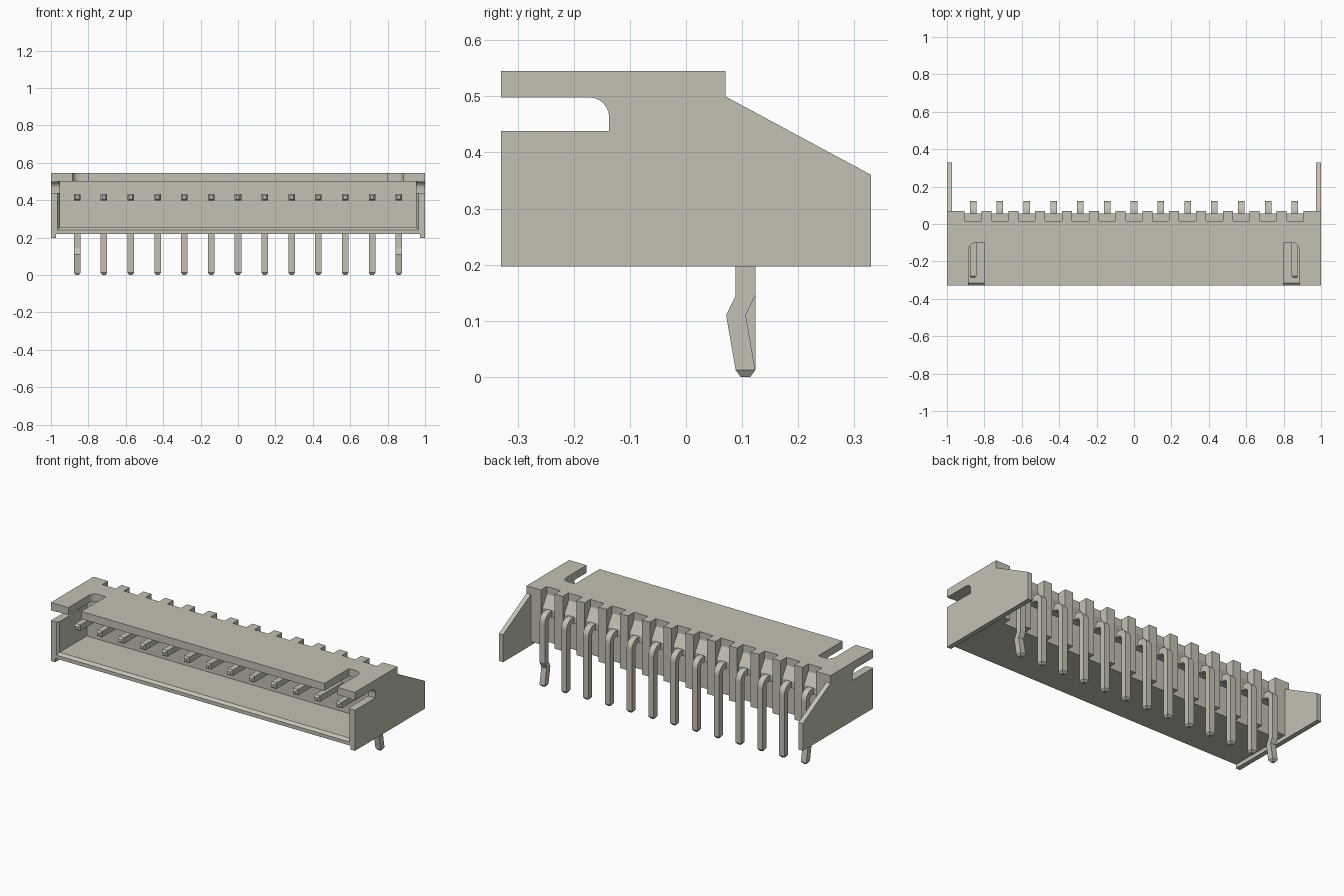
import bpy, bmesh, math
from mathutils import Vector

cube = bpy.data.objects.get("Cube")
if cube:
    bpy.data.objects.remove(cube, do_unlink=True)

mat = bpy.data.materials.new("warm grey")
mat.use_nodes = True
colour = (0.55, 0.53, 0.45, 1)
mat.diffuse_color = colour
mat.node_tree.nodes["Principled BSDF"].inputs["Base Color"].default_value = colour

PINS = 13
PITCH = 1.72 / (PINS - 1)
PIN_X = [(i - (PINS - 1) / 2) * PITCH for i in range(PINS)]


def make_object(name, bm):
    bmesh.ops.recalc_face_normals(bm, faces=bm.faces)
    mesh = bpy.data.meshes.new(name)
    bm.to_mesh(mesh)
    bm.free()
    mesh.materials.append(mat)
    obj = bpy.data.objects.new(name, mesh)
    bpy.context.collection.objects.link(obj)
    return obj


def add_prism(bm, base, offset):
    """Extrude a closed outline along an offset."""
    face = bm.faces.new([bm.verts.new(p) for p in base])
    moved = bmesh.ops.extrude_face_region(bm, geom=[face])["geom"]
    bmesh.ops.translate(bm, vec=offset, verts=[v for v in moved if isinstance(v, bmesh.types.BMVert)])


def side_prism(bm, outline, x0, x1):
    add_prism(bm, [(x0, y, z) for y, z in outline], (x1 - x0, 0, 0))


def rect(a0, a1, b0, b1):
    return [(a0, b0), (a1, b0), (a1, b1), (a0, b1)]


def rounded_corner(cx, cy, r):
    """Quarter arc from the +u direction to the +v direction."""
    return [(cx + r * math.cos(t * math.pi / 12), cy + r * math.sin(t * math.pi / 12)) for t in range(7)]


def cut(target, name, bm):
    cutter = make_object(name, bm)
    cutter.hide_render = True
    mod = target.modifiers.new(name, "BOOLEAN")
    mod.operation = "DIFFERENCE"
    mod.solver = "EXACT"
    mod.object = cutter
    bpy.context.view_layer.objects.active = target
    bpy.ops.object.modifier_apply(modifier=name)
    bpy.data.objects.remove(cutter, do_unlink=True)


# Housing: one shell whose side walls reach lower and further back
bm = bmesh.new()
wall = [(-0.33, 0.197), (0.33, 0.197), (0.33, 0.36), (0.07, 0.5), (0.07, 0.545), (-0.33, 0.545)]
side_prism(bm, wall, -1, 1)
housing = make_object("housing", bm)

# Space between the side walls, below the floor and behind the body
bm = bmesh.new()
side_prism(bm, [(-0.4, 0.1), (0.4, 0.1), (0.4, 0.6), (0.07, 0.6), (0.07, 0.22), (-0.4, 0.22)], -0.972, 0.972)
cut(housing, "outer_space", bm)

# Front cavity
bm = bmesh.new()
side_prism(bm, rect(-0.4, -0.06, 0.255, 0.5), -0.953, 0.953)
cut(housing, "cavity", bm)

# Bevelled mouth of the cavity
bm = bmesh.new()
mouth = [bm.verts.new((x * s, y, z)) for y, s, low in ((-0.332, 0.966, 0.239), (-0.315, 0.953, 0.255))
         for x, z in ((-1, low), (1, low), (1, 0.5), (-1, 0.5))]
bmesh.ops.convex_hull(bm, input=mouth)
cut(housing, "mouth_bevel", bm)

# Slots through the side walls and the top
bm = bmesh.new()
slot = [(-0.4, 0.438), (-0.137, 0.438)] + rounded_corner(-0.172, 0.463, 0.035) + [(-0.4, 0.498)]
side_prism(bm, slot, -1.1, -0.94)
side_prism(bm, slot, 0.94, 1.1)
cut(housing, "side_slots", bm)

bm = bmesh.new()
top_slot = [(0.8, -0.4), (0.885, -0.4)] + rounded_corner(0.845, -0.14, 0.04) + [(0.8, -0.1)]
for s in (-1, 1):
    add_prism(bm, [(s * x, y, 0.48) for x, y in top_slot], (0, 0, 0.1))
cut(housing, "top_slots", bm)

# Notches behind each pin, leaving upright ribs
bm = bmesh.new()
notch = [(0.015, 0.6), (0.015, 0.5), (0.055, 0.435), (0.055, 0.395), (0.02, 0.395), (0.02, 0.2), (0.1, 0.2), (0.1, 0.6)]
for x in PIN_X:
    side_prism(bm, notch, x - 0.045, x + 0.045)
cut(housing, "rear_notches", bm)


# Pins: square wire swept along a bent path, with tapered tips
def make_pin(name, x, kinked):
    h = 0.0175
    bend = [(0.07 + 0.036 * math.sin(a), 0.379 + 0.036 * math.cos(a))
            for a in (i * math.pi / 12 for i in range(7))]
    path = [(-0.29, 0.415), (-0.278, 0.415)] + bend
    if kinked:
        path += [(0.106, 0.145), (0.089, 0.11)]
    path += [(0.106, 0.012), (0.106, 0)]
    bm = bmesh.new()
    rings = []
    for i, (y, z) in enumerate(path):
        before, after = path[max(i - 1, 0)], path[min(i + 1, len(path) - 1)]
        along = Vector((after[0] - before[0], after[1] - before[1])).normalized()
        if z < 0.2:
            along = Vector((0, -1))
        size = h * 0.5 if i in (0, len(path) - 1) else h
        side = Vector((-along.y, along.x)) * size
        rings.append([bm.verts.new((x + sx * size, y + sy * side.x, z + sy * side.y))
                      for sx, sy in ((-1, -1), (1, -1), (1, 1), (-1, 1))])
    for a, b in zip(rings, rings[1:]):
        for k in range(4):
            bm.faces.new((a[k], a[(k + 1) % 4], b[(k + 1) % 4], b[k]))
    bm.faces.new(rings[0])
    bm.faces.new(rings[-1])
    make_object(name, bm)


for i, x in enumerate(PIN_X):
    make_pin(f"pin_{i + 1}", x, i in (0, PINS - 1))
